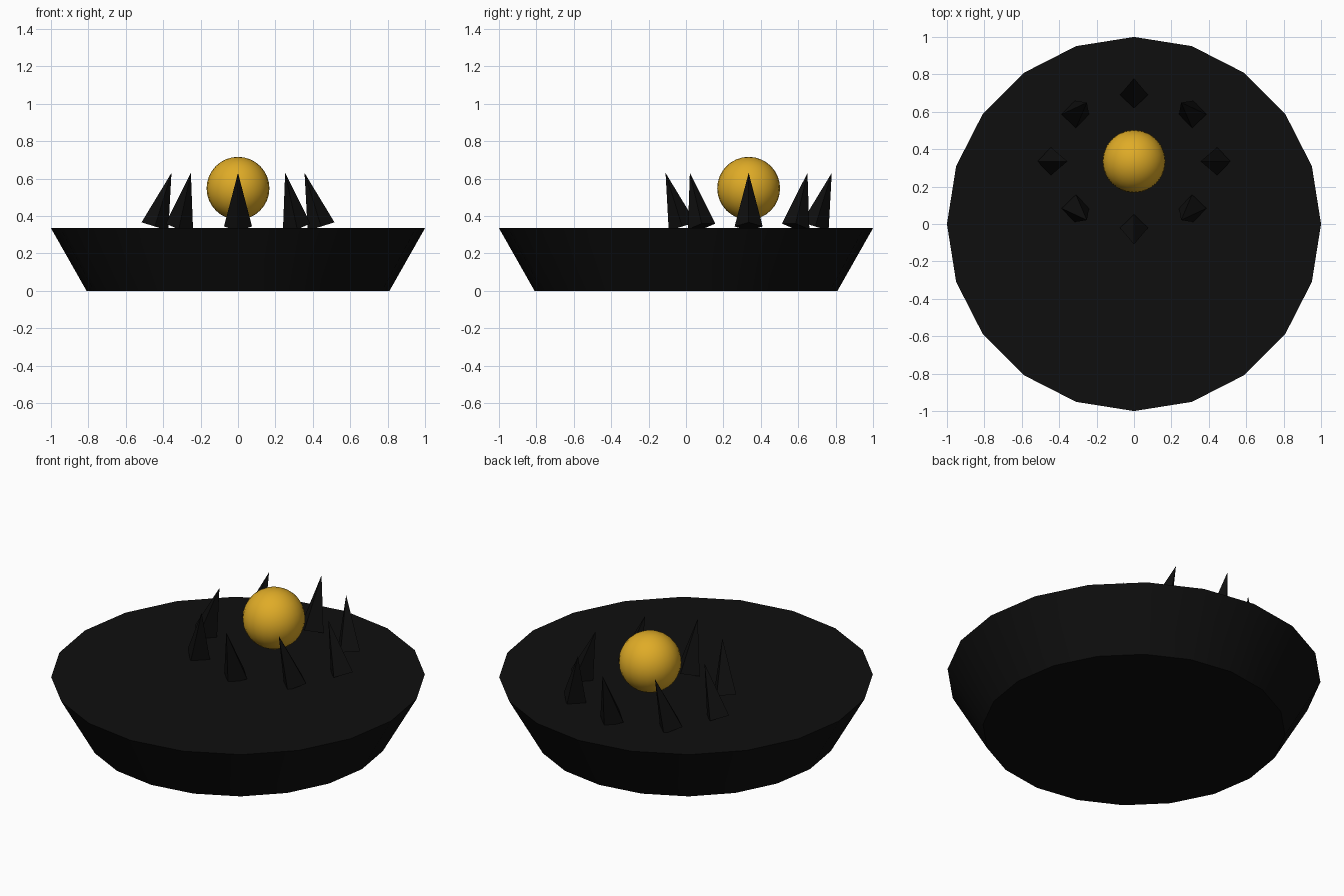
import bpy, math

if "Cube" in bpy.data.objects:
    bpy.data.objects.remove(bpy.data.objects["Cube"])


def material(name, rgb):
    m = bpy.data.materials.new(name)
    m.diffuse_color = (*rgb, 1.0)
    m.use_nodes = True
    m.node_tree.nodes["Principled BSDF"].inputs["Base Color"].default_value = m.diffuse_color
    return m


black = material("black", (0.0045, 0.0045, 0.0045))
gold = material("gold", (0.74, 0.41, 0.02))


def finish(name, mat, angle):
    ob = bpy.context.object
    ob.name = name
    ob.data.materials.append(mat)
    bpy.ops.object.shade_smooth_by_angle(angle=math.radians(angle))
    return ob


# Flared twenty-sided base, first corner on +x
H = 0.335
bpy.ops.mesh.primitive_cone_add(vertices=20, radius1=0.81, radius2=1.0, depth=H,
                                location=(0, 0, H / 2))
finish("base", black, 30)

# Golden ball floating above the base, behind its centre
CY = 0.335
bpy.ops.mesh.primitive_uv_sphere_add(segments=24, ring_count=16, radius=0.168,
                                     location=(0, CY, 0.548))
finish("ball", gold, 60)

# Ring of eight four-sided spikes: they lean inward along x, outward along y
RING, TILT = 0.40, 0.30
for i in range(8):
    a = i * math.tau / 8
    c, s = math.cos(a), math.sin(a)
    bpy.ops.mesh.primitive_cone_add(vertices=4, radius1=0.075, radius2=0, depth=0.30,
                                    location=(RING * c, CY + RING * s, 0.487),
                                    rotation=(-TILT * s, -TILT * c, 0))
    finish(f"spike_{i + 1}", black, 30)
